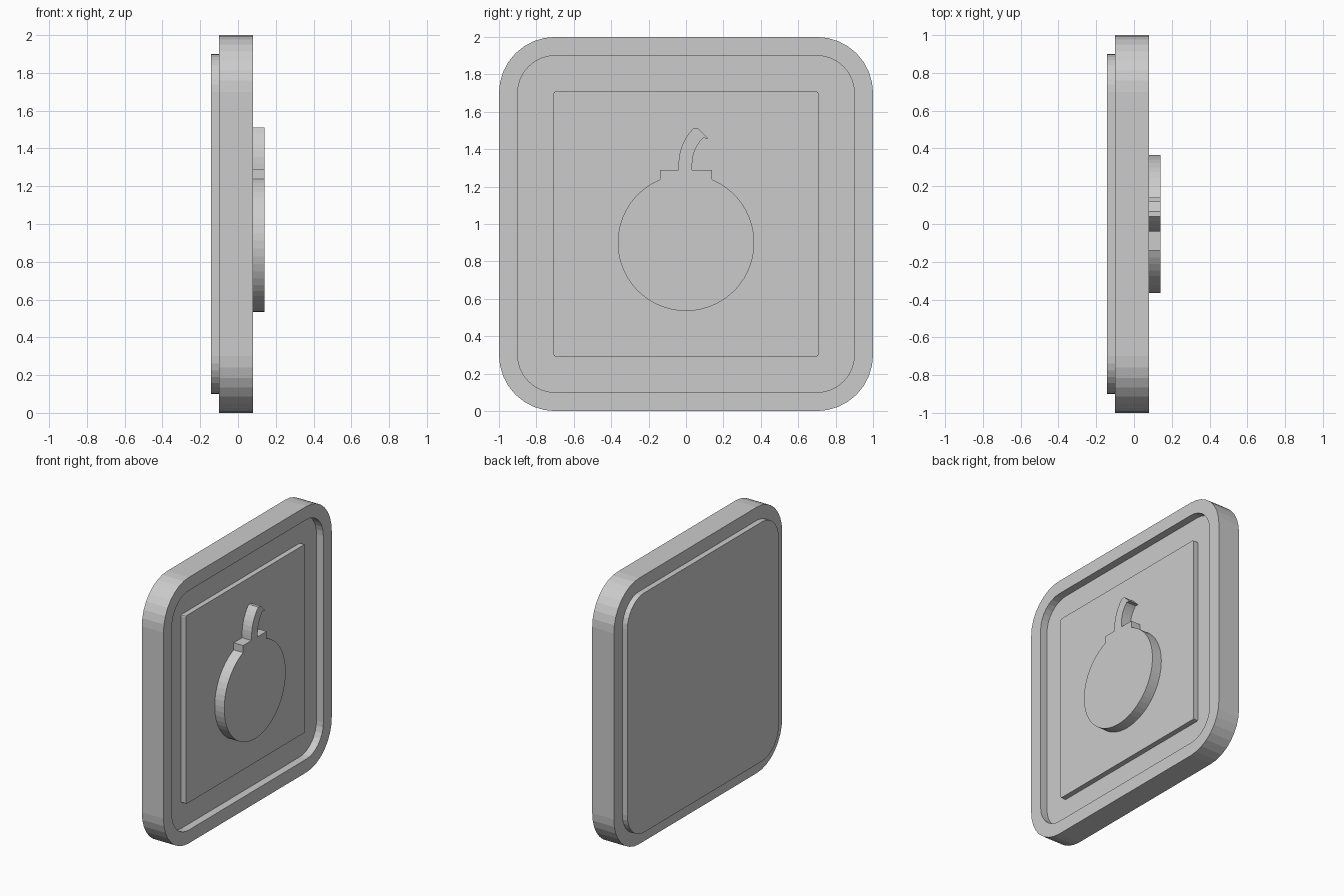
import bpy
import bmesh
from math import sin, cos, pi, radians, asin

if "Cube" in bpy.data.objects:
    bpy.data.objects.remove(bpy.data.objects["Cube"])


def rounded_square(half, radius, segments, x):
    """Outline in the YZ plane, centred on z = 1."""
    pts = []
    c = half - radius
    for k, (sy, sz) in enumerate([(1, 1), (-1, 1), (-1, -1), (1, -1)]):
        for i in range(segments + 1):
            a = k * pi / 2 + i / segments * pi / 2
            pts.append((x, sy * c + radius * cos(a), 1 + sz * c + radius * sin(a)))
    return pts


def loft(name, loops):
    """Bridge successive outlines and cap both ends."""
    bm = bmesh.new()
    rings = [[bm.verts.new(p) for p in loop] for loop in loops]
    n = len(rings[0])
    for a, b in zip(rings, rings[1:]):
        for i in range(n):
            j = (i + 1) % n
            bm.faces.new((a[i], a[j], b[j], b[i]))
    bm.faces.new(rings[0][::-1])
    bm.faces.new(rings[-1])
    bmesh.ops.recalc_face_normals(bm, faces=bm.faces)
    mesh = bpy.data.meshes.new(name)
    bm.to_mesh(mesh)
    bm.free()
    obj = bpy.data.objects.new(name, mesh)
    bpy.context.collection.objects.link(obj)
    return obj


FLOOR, PANEL, FRONT, BACK = 0.023, 0.062, 0.141, -0.142

# Tile body: raised back plate, thick outer frame, recessed front floor
outer, inner = (1.0, 0.3, 8), (0.9, 0.2, 8)
loft("tile_body", [
    rounded_square(*inner, BACK),
    rounded_square(*inner, -0.1),
    rounded_square(*outer, -0.1),
    rounded_square(*outer, 0.08),
    rounded_square(*inner, 0.08),
    rounded_square(*inner, FLOOR),
])

# Raised square panel
panel = (0.708, 0.01, 2)
loft("raised_panel", [rounded_square(*panel, FLOOR), rounded_square(*panel, PANEL)])

# Bomb emblem: round body, neck and bent fuse in one outline
R, CZ, NECK_W, NECK_Z = 0.365, 0.9, 0.14, 1.29
gap = asin(NECK_W / R)
STEPS = 48
outline = []
for i in range(STEPS + 1):
    a = pi / 2 + gap + i / STEPS * (2 * pi - 2 * gap)
    outline.append((R * cos(a), CZ + R * sin(a)))
outline.append((NECK_W, NECK_Z))

# Fuse edges sweep a concentric arc from upright to 45 degrees
ARC_Y, ARC_Z, R_IN, R_OUT = 0.23, 1.32, 0.197, 0.27
bend = [radians(180 - 45 * i / 6) for i in range(7)]
right = [(ARC_Y + R_IN * cos(a), ARC_Z + R_IN * sin(a)) for a in bend]
left = [(ARC_Y + R_OUT * cos(a), ARC_Z + R_OUT * sin(a)) for a in bend]
outline.append((right[0][0], NECK_Z))
outline += right + [(0.118, 1.457), (0.065, 1.51)] + left[::-1]
outline += [(left[0][0], NECK_Z), (-NECK_W, NECK_Z)]
loft("bomb_emblem", [[(x, y, z) for y, z in outline] for x in (PANEL, FRONT)])
